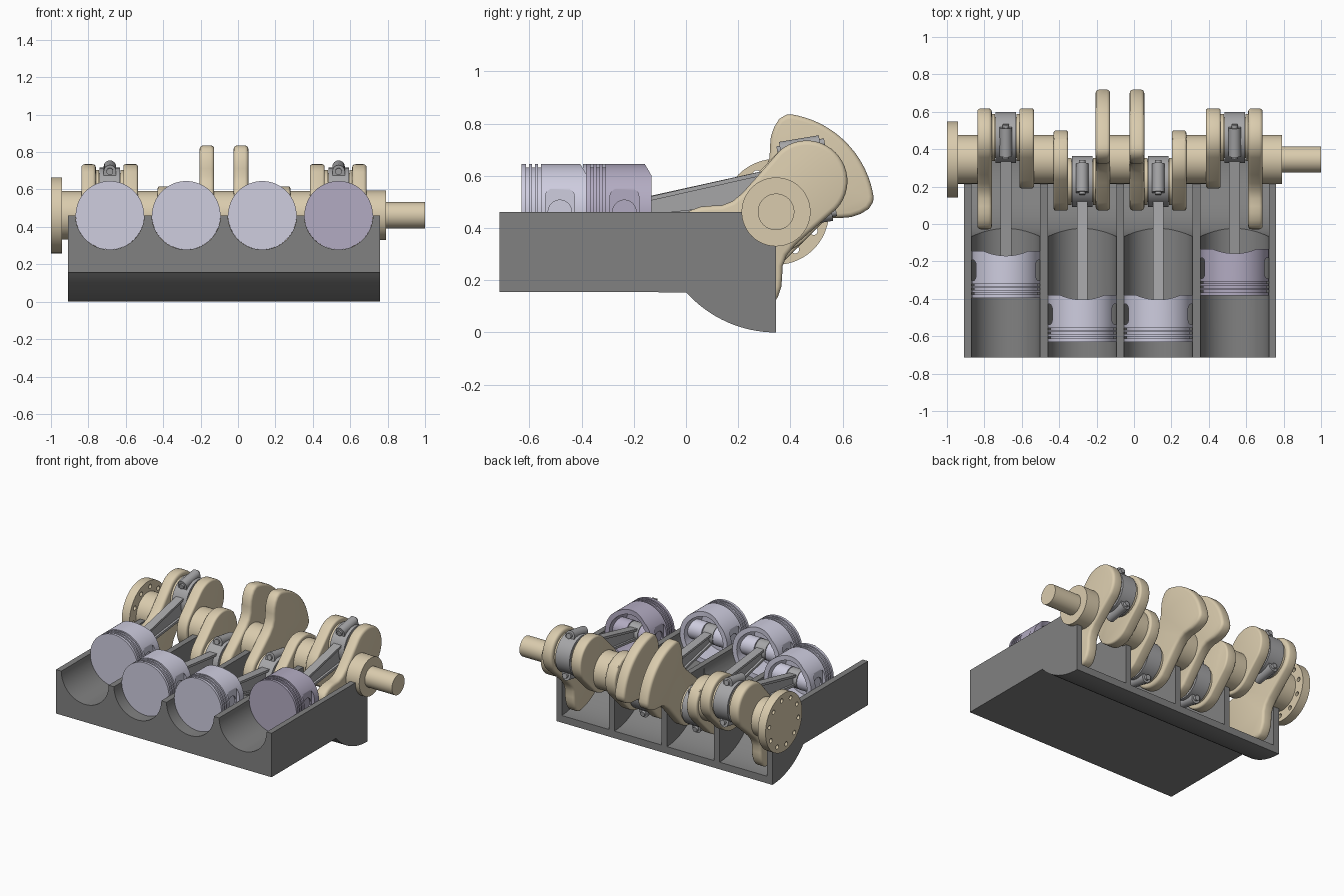
import bpy, bmesh
from math import pi, sin, cos, atan2, hypot, radians
from mathutils import Matrix, Vector

if "Cube" in bpy.data.objects:
    bpy.data.objects.remove(bpy.data.objects["Cube"])

CY, CZ = 0.345, 0.462            # crank axis (runs along x)
THROW = 0.166
BORES = [-0.685, -0.277, 0.13, 0.538]
SIGN = [1, -1, -1, 1]            # crankpin direction per cylinder
ROT = {'X': Matrix.Rotation(pi / 2, 4, 'Y'), 'Y': Matrix.Rotation(pi / 2, 4, 'X'), 'Z': Matrix()}


def mat(name, r, g, b):
    m = bpy.data.materials.new(name)
    m.diffuse_color = (r, g, b, 1)
    m.use_nodes = True
    m.node_tree.nodes["Principled BSDF"].inputs["Base Color"].default_value = m.diffuse_color
    return m


TAN = mat("crank_tan", 0.70, 0.60, 0.42)
LAV = mat("piston_light", 0.62, 0.61, 0.74)
DLAV = mat("piston_dark", 0.45, 0.41, 0.54)
STEEL = mat("rod_steel", 0.38, 0.38, 0.39)
DARK = mat("block_grey", 0.22, 0.22, 0.22)


def cyl(bm, axis, c, r, length, seg=48):
    bmesh.ops.create_cone(bm, cap_ends=True, segments=seg, radius1=r, radius2=r, depth=length,
                          matrix=Matrix.Translation(c) @ ROT[axis])


def box(bm, lo, hi):
    lo, hi = Vector(lo), Vector(hi)
    bmesh.ops.create_cube(bm, size=1, matrix=Matrix.Translation((lo + hi) / 2) @ Matrix.Diagonal((*(hi - lo), 1)))


def prism(bm, pts, x0, x1):
    """Extrude a (y, z) outline from x0 to x1."""
    f = bm.faces.new([bm.verts.new((x0, y, z)) for y, z in pts])
    ext = bmesh.ops.extrude_face_region(bm, geom=[f])
    bmesh.ops.translate(bm, vec=(x1 - x0, 0, 0), verts=[v for v in ext['geom'] if isinstance(v, bmesh.types.BMVert)])


def finish(name, bm, material=None):
    bmesh.ops.recalc_face_normals(bm, faces=bm.faces)
    me = bpy.data.meshes.new(name)
    bm.to_mesh(me)
    bm.free()
    if material:
        me.materials.append(material)
    ob = bpy.data.objects.new(name, me)
    bpy.context.collection.objects.link(ob)
    return ob


def apply(ob, mod):
    bpy.context.view_layer.objects.active = ob
    bpy.ops.object.modifier_apply(modifier=mod.name)


def cut(ob, build):
    """Subtract the solid made by build(bm)."""
    bm = bmesh.new()
    build(bm)
    tool = finish("cutter", bm)
    tool.hide_render = True
    m = ob.modifiers.new("cut", 'BOOLEAN')
    m.operation, m.solver, m.object = 'DIFFERENCE', 'EXACT', tool
    apply(ob, m)
    bpy.data.objects.remove(tool)


# half-section engine block: cylinder slab plus curved crankcase
bm = bmesh.new()
a0, a1 = atan2(0.155 - CZ, -0.343), -pi / 2
arc = [(CY + 0.462 * cos(a0 + (a1 - a0) * i / 16), CZ + 0.462 * sin(a0 + (a1 - a0) * i / 16)) for i in range(17)]
prism(bm, [(-0.715, CZ), (-0.715, 0.155)] + arc + [(CY, CZ)], -0.91, 0.76)
block = finish("engine_block", bm, DARK)
for x in BORES:
    cut(block, lambda b: cyl(b, 'X', (x, CY, CZ), 0.412, 0.366, 96))
    cut(block, lambda b: cyl(b, 'Y', (x, -0.35, CZ), 0.1835, 0.9, 64))

# crank webs
half = [(THROW + 0.156 * cos(radians(a)), 0.156 * sin(radians(a))) for a in range(0, 96, 8)]
heavy = half + [(0.03, 0.146), (-0.04, 0.142), (-0.09, 0.147), (-0.13, 0.165), (-0.16, 0.193), (-0.19, 0.218),
                (-0.225, 0.235), (-0.26, 0.243), (-0.29, 0.236)]
heavy += [(-0.378 * cos(radians(a)), 0.378 * sin(radians(a))) for a in range(36, -1, -4)]
light = half + [(0.155 * cos(radians(a)), 0.155 * sin(radians(a))) for a in range(92, 181, 8)] + [(-0.155, 0)]


def web(name, outline, x0, x1, s):
    full = outline + [(u, -v) for u, v in outline[-2:0:-1]]
    k = s * 0.7071
    bm = bmesh.new()
    prism(bm, [(CY + k * (u - v), CZ + k * (u + v)) for u, v in full], x0, x1)
    ob = finish(name, bm, TAN)
    m = ob.modifiers.new("round", 'BEVEL')
    m.width, m.segments, m.limit_method, m.angle_limit = 0.018, 3, 'ANGLE', radians(60)
    apply(ob, m)


for i, (x, s) in enumerate(zip(BORES, SIGN)):
    left_heavy = i in (0, 2)
    web(f"crank_web_{i + 1}_left", heavy if left_heavy else light, x - 0.153, x - 0.075, s)
    web(f"crank_web_{i + 1}_right", light if left_heavy else heavy, x + 0.072, x + 0.15, s)

# crankshaft journals, crankpins and output shaft
bm = bmesh.new()
for x0, x1, r in [(-0.95, -0.835, 0.13), (-0.54, -0.425, 0.13), (-0.135, -0.015, 0.13),
                  (0.275, 0.39, 0.13), (0.68, 0.79, 0.132), (0.78, 1.0, 0.07)]:
    cyl(bm, 'X', ((x0 + x1) / 2, CY, CZ), r, x1 - x0, 64)
for x, s in zip(BORES, SIGN):
    d = s * THROW * 0.7071
    cyl(bm, 'X', (x, CY + d, CZ + d), 0.11, 0.16)
    for side in (-1, 1):
        cyl(bm, 'X', (x + side * 0.068, CY + d, CZ + d), 0.125, 0.02)
finish("crankshaft_journals", bm, TAN)

# flywheel flange with bolt circle
bm = bmesh.new()
cyl(bm, 'X', (-0.97, CY, CZ), 0.203, 0.06, 72)
flange = finish("flywheel_flange", bm, TAN)


def bolt_holes(b):
    for k in range(10):
        a = 2 * pi * (k + 0.25) / 10
        cyl(b, 'X', (-0.97, CY + 0.162 * cos(a), CZ + 0.162 * sin(a)), 0.015, 0.2, 16)


cut(flange, bolt_holes)

# piston, local frame: crown at y = 0, skirt towards +y
R, PIN = 0.183, 0.147
prof = [(0, 0), (R, 0)]
for g in (0.018, 0.041, 0.064):
    prof += [(R, g), (R - 0.013, g), (R - 0.013, g + 0.011), (R, g + 0.011)]
prof += [(R, 0.25), (0.15, 0.25), (0.15, 0.06), (0, 0.06)]
bm = bmesh.new()
vs = [bm.verts.new((r, y, 0)) for r, y in prof]
es = [bm.edges.new(p) for p in zip(vs, vs[1:])]
bmesh.ops.spin(bm, geom=vs + es, cent=(0, 0, 0), axis=(0, 1, 0), angle=2 * pi, steps=72)
bmesh.ops.remove_doubles(bm, verts=bm.verts, dist=1e-5)
piston = finish("piston_1", bm, LAV)
cut(piston, lambda b: cyl(b, 'Z', (0, 0.225 + 0.29, 0), 0.29, 1, 128))
c = 0.03
pocket = [(PIN + sy * (0.055 - c) + c * cos(q + a), sz * (0.09 - c) + c * sin(q + a))
          for sy, sz, q in ((1, 1, 0), (-1, 1, pi / 2), (-1, -1, pi), (1, -1, 3 * pi / 2))
          for a in (0, pi / 8, pi / 4, 3 * pi / 8, pi / 2)]
for s in (-1, 1):
    cut(piston, lambda b: prism(b, pocket, *sorted((s * 0.16, s * 0.25))))
cut(piston, lambda b: cyl(b, 'X', (0, PIN, 0), 0.045, 1))
# pin bosses and wrist pin merged into the piston
bm = bmesh.new()
bm.from_mesh(piston.data)
for s in (-1, 1):
    cyl(bm, 'X', (s * 0.098, PIN, 0), 0.066, 0.106)
cyl(bm, 'X', (0, PIN, 0), 0.04, 0.308)
bm.to_mesh(piston.data)
bm.free()

CROWN = [-0.395, -0.63, -0.63, -0.383]
for i, x in enumerate(BORES):
    ob = piston
    if i:
        ob = bpy.data.objects.new(f"piston_{i + 1}", piston.data.copy())
        bpy.context.collection.objects.link(ob)
    if i == 3:
        ob.data.materials[0] = DLAV
    ob.location = (x, CROWN[i], CZ)

# connecting rods, local frame: small end at origin, big end along +y
for i, (x, s) in enumerate(zip(BORES, SIGN)):
    d = s * THROW * 0.7071
    w = CROWN[i] + PIN
    dy = CY + d - w
    L = hypot(dy, d)
    bm = bmesh.new()
    cyl(bm, 'X', (0, 0, 0), 0.064, 0.08)
    cyl(bm, 'X', (0, L, 0), 0.137, 0.11, 64)
    y0, y1, h0, h1, t = 0.04, L - 0.08, 0.038, 0.07, 0.016
    prism(bm, [(y0, -h0), (y1, -h1), (y1, h1), (y0, h0)], -0.014, 0.014)
    for k in (-1, 1):
        prism(bm, [(y0, k * (h0 - t)), (y1, k * (h1 - t)), (y1, k * h1), (y0, k * h0)], -0.029, 0.029)
        # cap bolt bosses and bolts
        box(bm, (-0.033, L - 0.08, min(k * 0.06, k * 0.133)), (0.033, L + 0.075, max(k * 0.06, k * 0.133)))
        cyl(bm, 'Y', (0, L - 0.0025, k * 0.133), 0.033, 0.155, 32)
        cyl(bm, 'Y', (0, L, k * 0.133), 0.018, 0.185, 16)
    rod = finish(f"connecting_rod_{i + 1}", bm, STEEL)
    rod.location = (x, w, CZ)
    rod.rotation_euler.x = atan2(d, dy)

bpy.ops.object.select_all(action='SELECT')
bpy.context.view_layer.objects.active = block
bpy.ops.object.shade_smooth_by_angle(angle=radians(32))
